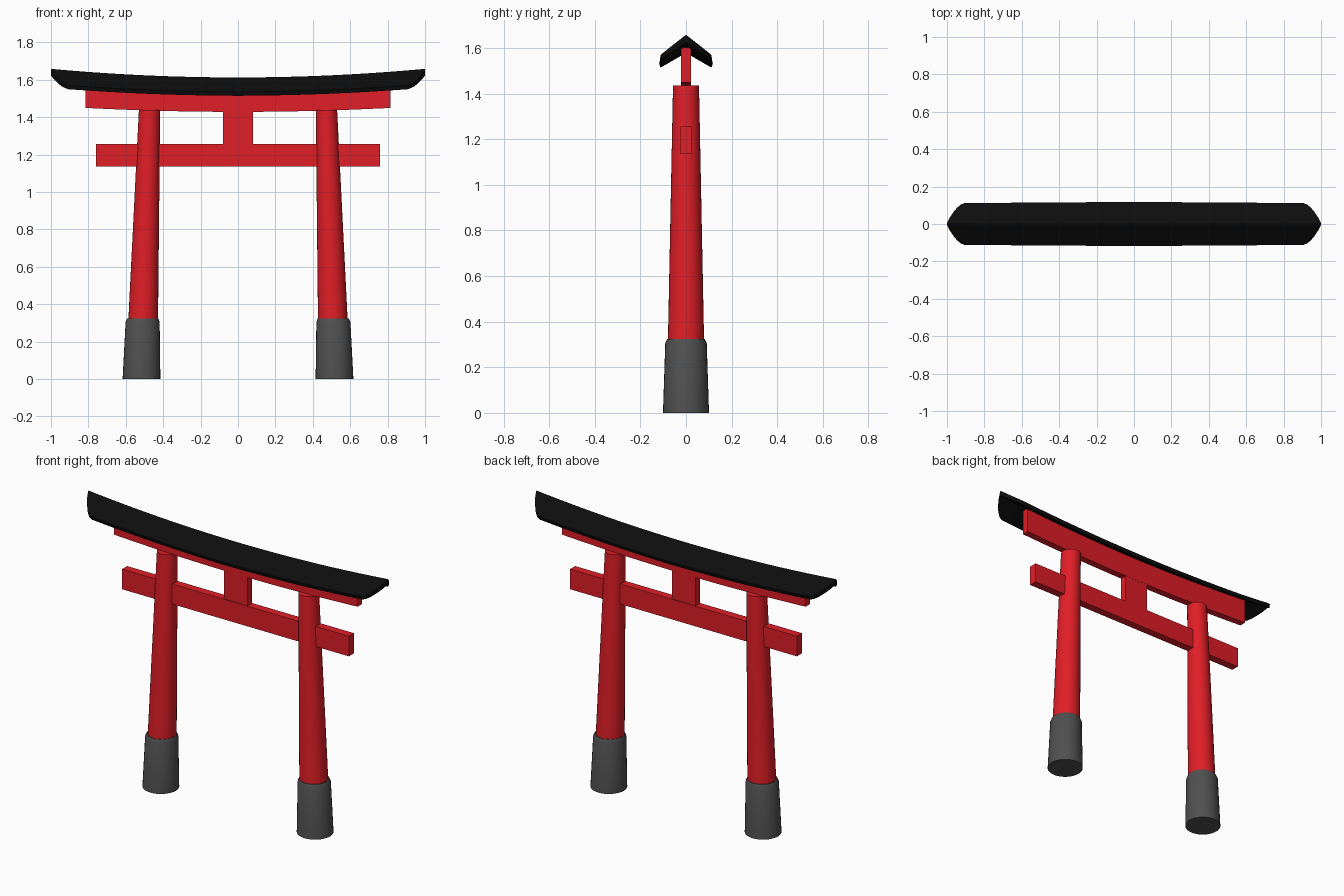
import bpy, bmesh, math

if "Cube" in bpy.data.objects:
    bpy.data.objects.remove(bpy.data.objects["Cube"])

def material(name, rgb):
    m = bpy.data.materials.new(name)
    m.diffuse_color = (*rgb, 1)
    m.use_nodes = True
    m.node_tree.nodes["Principled BSDF"].inputs["Base Color"].default_value = m.diffuse_color
    return m

RED = material("red_paint", (0.75, 0.013, 0.02))
BLACK = material("black_roof", (0.004, 0.004, 0.004))
GREY = material("dark_stone", (0.08, 0.08, 0.08))

def loft(name, rings, mat, smooth=None):
    """Skin a list of equal-length point rings and cap both ends."""
    bm = bmesh.new()
    vs = [[bm.verts.new(p) for p in r] for r in rings]
    n = len(rings[0])
    for a, b in zip(vs, vs[1:]):
        for i in range(n):
            j = (i + 1) % n
            bm.faces.new((a[i], a[j], b[j], b[i]))
    bm.faces.new(vs[0][::-1])
    bm.faces.new(vs[-1])
    bmesh.ops.recalc_face_normals(bm, faces=bm.faces)
    me = bpy.data.meshes.new(name)
    bm.to_mesh(me)
    bm.free()
    me.materials.append(mat)
    ob = bpy.data.objects.new(name, me)
    bpy.context.collection.objects.link(ob)
    if smooth:
        bpy.ops.object.select_all(action='DESELECT')
        ob.select_set(True)
        bpy.context.view_layer.objects.active = ob
        bpy.ops.object.shade_smooth_by_angle(angle=math.radians(smooth))
    return ob

def circle(cx, z, r, n=32):
    return [(cx + r * math.cos(2 * math.pi * i / n),
             r * math.sin(2 * math.pi * i / n), z) for i in range(n)]

def beam(name, xs, y, bottom, top):
    """Straight or curved rectangular beam along x."""
    rings = [[(x, -y, bottom(x)), (x, y, bottom(x)),
              (x, y, top(x)), (x, -y, top(x))] for x in xs]
    return loft(name, rings, RED, 30 if len(xs) > 2 else None)

# Tapered, inward-leaning pillars with stone sleeves
for side, label in ((-1, "left"), (1, "right")):
    loft(label + "_pillar", [circle(side * 0.508, 0.28, 0.080),
                             circle(side * 0.473, 1.437, 0.057)], RED, 30)
    loft(label + "_pillar_base", [circle(side * 0.516, 0, 0.101),
                                  circle(side * 0.510, 0.305, 0.091),
                                  circle(side * 0.509, 0.323, 0.083)], GREY, 30)

# Lower tie beam and centre strut
beam("tie_beam", (-0.758, 0.758), 0.024, lambda x: 1.135, lambda x: 1.257)
beam("centre_strut", (-0.079, 0.079), 0.02, lambda x: 1.25, lambda x: 1.45)

# Upper beam, gently curved upwards
beam("upper_beam", [0.815 * i / 10 for i in range(-10, 11)], 0.021,
     lambda x: 1.428 + 0.032 * x * x, lambda x: 1.582 + 0.032 * x * x)

# Curved chevron roof whose eaves round off to a point at each end
ends = [(0.905, 0.112), (0.925, 0.104), (0.945, 0.088),
        (0.965, 0.064), (0.985, 0.034), (1.0, 0.004)]
half = [(0.09 * i, 0.118 - 0.0006 * i) for i in range(10)] + ends
stations = [(-x, w) for x, w in half[:0:-1]] + half
rings = []
for x, w in stations:
    ridge = 1.612 + 0.046 * x * x
    slope = 0.66 + 0.07 * x * x
    top, low = ridge - slope * w, ridge - 0.033
    wi = w * 0.95
    rings.append([(x, 0, ridge), (x, w, top), (x, wi, low - (slope - 0.08) * wi),
                  (x, 0, low), (x, -wi, low - (slope - 0.08) * wi), (x, -w, top)])
loft("roof", rings, BLACK, 25)
